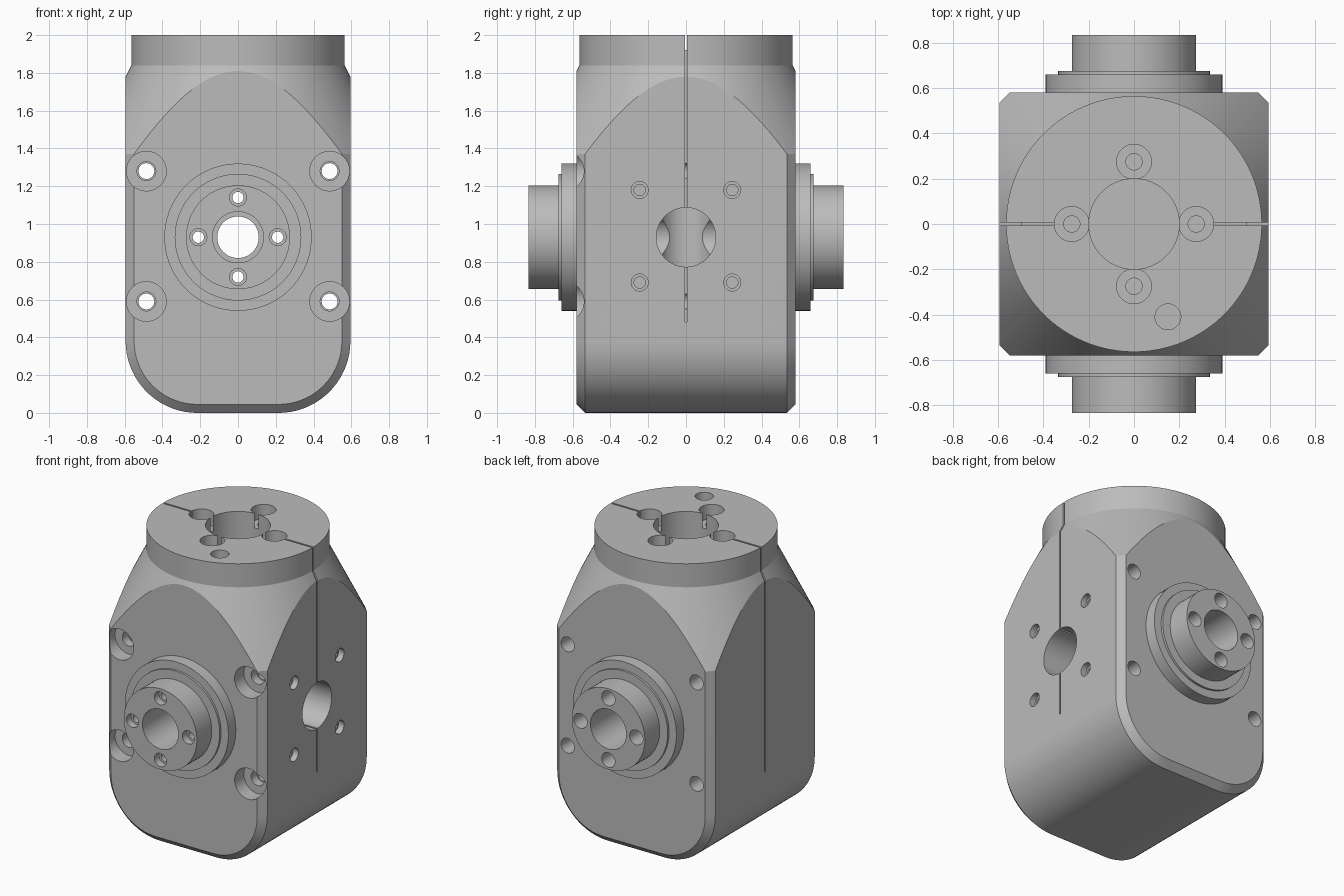
import bpy, bmesh, math
from mathutils import Vector, Matrix

if "Cube" in bpy.data.objects:
    bpy.data.objects.remove(bpy.data.objects["Cube"], do_unlink=True)

AXIS_Z = 0.93          # height of the cross shaft
HALF_X, HALF_Y, CHAMFER = 0.595, 0.58, 0.045

metal = bpy.data.materials.new("plain grey metal")
metal.use_nodes = True
grey = (0.5, 0.5, 0.5, 1)
metal.diffuse_color = grey
shader = next(n for n in metal.node_tree.nodes if n.type == "BSDF_PRINCIPLED")
shader.inputs["Base Color"].default_value = grey


def make_object(name, bm):
    bmesh.ops.recalc_face_normals(bm, faces=bm.faces)
    mesh = bpy.data.meshes.new(name)
    bm.to_mesh(mesh)
    bm.free()
    obj = bpy.data.objects.new(name, mesh)
    bpy.context.collection.objects.link(obj)
    mesh.materials.append(metal)
    return obj


def loft(name, rings):
    """Skin a list of equal closed rings and cap both ends."""
    bm = bmesh.new()
    loops = [[bm.verts.new(p) for p in ring] for ring in rings]
    count = len(loops[0])
    for a, b in zip(loops, loops[1:]):
        for i in range(count):
            j = (i + 1) % count
            bm.faces.new((a[i], a[j], b[j], b[i]))
    bm.faces.new(loops[0])
    bm.faces.new(loops[-1])
    return make_object(name, bm)


def lathe(name, profile, start=(0, 0, 0), direction=(0, 0, 1), sides=48):
    """Revolve (radius, distance) pairs about a direction."""
    turn = Matrix.Translation(start) @ Vector(direction).to_track_quat("Z", "Y").to_matrix().to_4x4()
    angles = [math.tau * i / sides for i in range(sides)]
    return loft(name, [[turn @ Vector((r * math.cos(a), r * math.sin(a), d)) for a in angles]
                       for r, d in profile])


def bore(start, direction, steps, sides=32):
    """Stepped drill: (radius, depth reached) pairs, beginning just outside."""
    profile, depth = [], -0.06
    for r, end in steps:
        profile += [(r, depth), (r, end)]
        depth = end
    return lathe("bore_cutter", profile, start, direction, sides)


def block(low, high):
    bm = bmesh.new()
    bmesh.ops.create_cube(bm, size=1)
    low, high = Vector(low), Vector(high)
    for v in bm.verts:
        v.co = (low + high) / 2 + Vector(c * s for c, s in zip(v.co, high - low))
    return make_object("slit_cutter", bm)


def combine(target, tool, operation):
    mod = target.modifiers.new("cut", "BOOLEAN")
    mod.operation, mod.object, mod.solver = operation, tool, "EXACT"
    bpy.context.view_layer.objects.active = target
    bpy.ops.object.modifier_apply(modifier=mod.name)


def discard(tool):
    bpy.data.objects.remove(tool, do_unlink=True)


# Housing outline: straight sides, large rounded lower corners
def outline(inset, y, radius=0.38, arc=18):
    points = [(HALF_X - inset, y, 2.1)]
    for side in (1, -1):
        quarter = [math.pi / 2 * i / arc for i in range(arc + 1)]
        for a in quarter if side == 1 else reversed(quarter):
            points.append((side * (HALF_X - radius + (radius - inset) * math.cos(a)), y,
                           radius - (radius - inset) * math.sin(a)))
    return points + [(inset - HALF_X, y, 2.1)]


edge = HALF_Y - CHAMFER
housing = loft("housing", [outline(CHAMFER, -HALF_Y), outline(0, -edge),
                           outline(0, edge), outline(CHAMFER, HALF_Y)])

# Round neck and cone trim the upper part
neck = lathe("neck_trim", [(1, -0.1), (1, 0.97), (0.565, 1.84), (0.565, 2)], sides=128)
combine(housing, neck, "INTERSECT")
discard(neck)

# Stepped shaft hubs, front and back
hub_steps = [(0.39, 0), (0.39, 0.08), (0.335, 0.08), (0.335, 0.095), (0.275, 0.095), (0.275, 0.255)]
hubs = [lathe(name, hub_steps, (0, s * HALF_Y, AXIS_Z), (0, s, 0), 72)
        for name, s in (("front_hub", -1), ("back_hub", 1))]

# Shaft bore and its ring of screw holes run through hubs and housing
front = -0.835
through = [bore((0, front, AXIS_Z), (0, 1, 0), [(0.135, 0.4), (0.11, 1.27), (0.135, 1.73)], 48)]
for dx, dz in ((1, 0), (-1, 0), (0, 1), (0, -1)):
    through.append(bore((0.21 * dx, front, AXIS_Z + 0.21 * dz), (0, 1, 0),
                        [(0.045, 0.05), (0.03, 1.55), (0.05, 1.73)]))
for tool in through:
    for part in [housing] + hubs:
        combine(part, tool, "DIFFERENCE")
    discard(tool)

cutters = []
# Corner bolts, counterbored at the front
for x in (-0.485, 0.485):
    for z in (0.59, 1.28):
        cutters.append(bore((x, -HALF_Y, z), (0, 1, 0),
                            [(0.105, 0.1), (0.05, 0.16), (0.042, 1), (0.05, 1.22)]))

# Top bore, counterbored screws and one threaded hole
down = (0, 0, -1)
cutters.append(bore((0, 0, 2), down, [(0.2, 0.7)], 64))
for dx, dy in ((1, 0), (-1, 0), (0, 1), (0, -1)):
    cutters.append(bore((0.275 * dx, 0.275 * dy, 2), down, [(0.077, 0.1), (0.036, 0.3)]))
cutters.append(bore((0.15, -0.41, 2), down, [(0.057, 0.2)]))

# Side port, inner chamber and small screw holes on one side only
cutters.append(bore((0, 0, 1.12), down, [(0.14, 0.38)], 48))
cutters.append(bore((HALF_X, 0, AXIS_Z), (-1, 0, 0), [(0.157, 0.58)], 48))
for y in (-0.245, 0.245):
    for z in (0.69, 1.18):
        cutters.append(bore((HALF_X, y, z), (-1, 0, 0), [(0.045, 0.04), (0.03, 0.15)]))

# Thin slit down both sides and across the top
for s in (-1, 1):
    for inner, outer, low in ((0.5, 0.7, 0.48), (0.15, 0.55, 1.92)):
        xs = sorted((s * inner, s * outer))
        cutters.append(block((xs[0], -0.006, low), (xs[1], 0.006, 2.1)))

for tool in cutters:
    combine(housing, tool, "DIFFERENCE")
    discard(tool)

# Smooth curved faces, keep machined edges sharp
bpy.ops.object.select_all(action="DESELECT")
for part in [housing] + hubs:
    part.data.materials.clear()
    part.data.materials.append(metal)
    part.select_set(True)
bpy.context.view_layer.objects.active = housing
bpy.ops.object.shade_smooth_by_angle(angle=math.radians(20))
